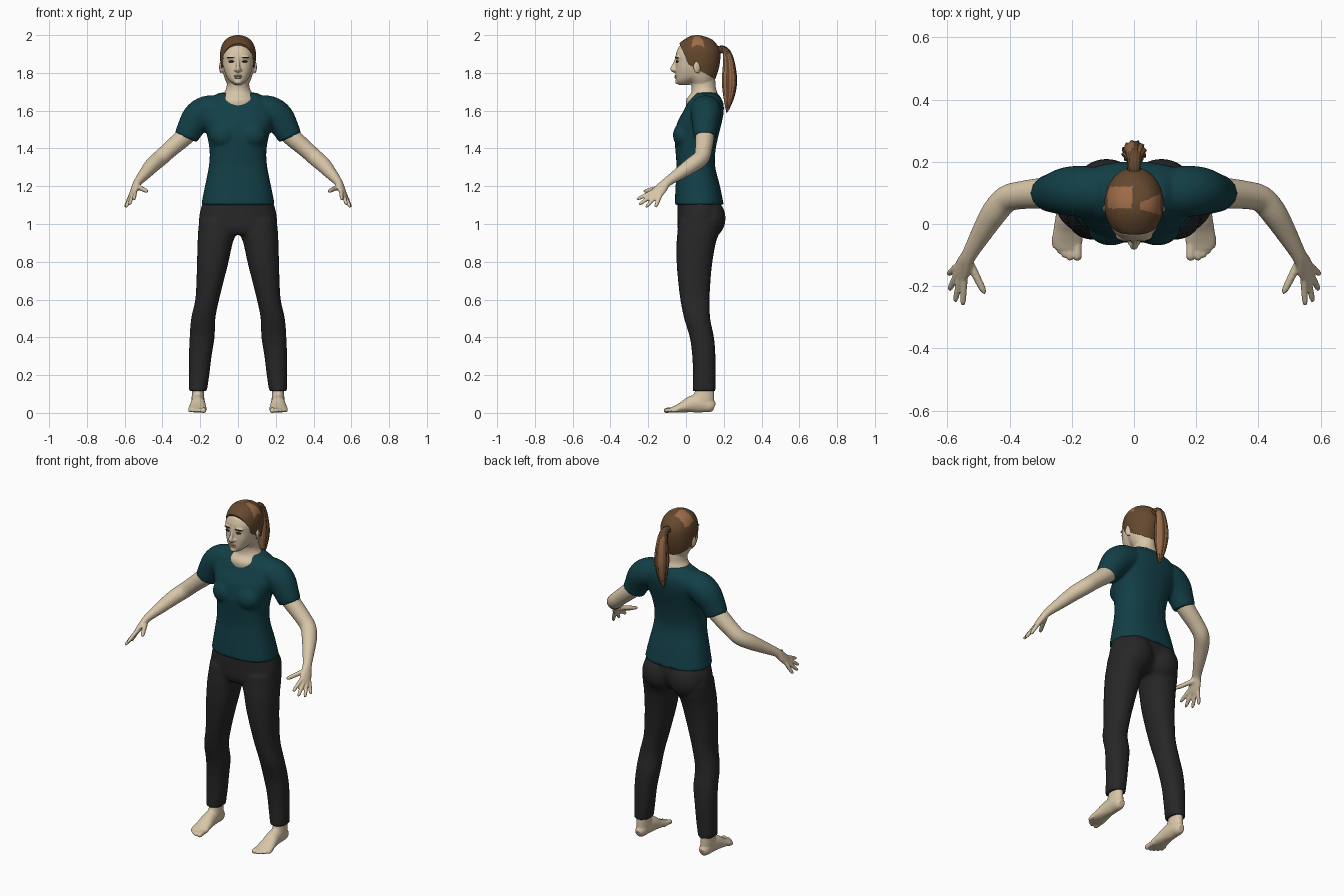
import bpy, bmesh, math
from mathutils import Vector, Matrix

cube = bpy.data.objects.get("Cube")
if cube:
    bpy.data.objects.remove(cube, do_unlink=True)


def material(name, r, g, b):
    m = bpy.data.materials.new(name)
    m.use_nodes = True
    m.diffuse_color = (r, g, b, 1)
    node = next(n for n in m.node_tree.nodes if n.type == 'BSDF_PRINCIPLED')
    node.inputs["Base Color"].default_value = (r, g, b, 1)
    node.inputs["Roughness"].default_value = 0.8
    return m


SKIN = material("skin", .68, .56, .39)
TEAL = material("teal cloth", .006, .05, .062)
BLACK = material("black cloth", .02, .02, .021)
HAIR = material("brown hair", .13, .065, .028)
LIGHT = material("light brown hair", .34, .15, .065)
DARK = material("dark brown", .035, .022, .015)
LIP = material("lips", .46, .28, .2)


def slab(z, front, back, x1, x0=None):
    """Horizontal section from its extents."""
    x0 = -x1 if x0 is None else x0
    return ((x0 + x1) / 2, (front + back) / 2, z, (x1 - x0) / 2, (back - front) / 2)


def refine(rows, steps):
    """Smooth curve through the sections."""
    out = []
    for i in range(len(rows) - 1):
        a, b, c, d = (rows[max(0, min(len(rows) - 1, i + k))] for k in (-1, 0, 1, 2))
        for s in range(steps):
            t = s / steps
            out.append([q + .5 * t * (r - p + t * (2*p - 5*q + 4*r - w + t * (3*(q - r) + w - p)))
                        for p, q, r, w in zip(a, b, c, d)])
    return out + [list(rows[-1])]


def loft(bm, rows, wide=None, n=32, power=2.0, steps=4, ripple=0):
    """Skin sections; level ones, or across the path with `wide` as width direction."""
    rows = refine(rows, steps)
    mid = [Vector(r[:3]) for r in rows]
    rings = []
    for i, r in enumerate(rows):
        u, v = Vector((1, 0, 0)), Vector((0, 1, 0))
        if wide:
            t = (mid[min(i + 1, len(mid) - 1)] - mid[max(i - 1, 0)]).normalized()
            w = Vector(wide)
            u = (w - t * w.dot(t)).normalized()
            v = t.cross(u)
        ring = []
        for k in range(n):
            a = math.tau * k / n
            c, s = math.cos(a), math.sin(a)
            f = 1 + ripple * (k % 4 - 1.5)
            c = math.copysign(abs(c) ** (2 / power), c) * f
            s = math.copysign(abs(s) ** (2 / power), s) * f
            ring.append(bm.verts.new(mid[i] + u * c * max(r[3], .001) + v * s * max(r[4], .001)))
        rings.append(ring)
    for a, b in zip(rings, rings[1:]):
        for k in range(n):
            bm.faces.new((a[k], a[(k + 1) % n], b[(k + 1) % n], b[k]))
    bm.faces.new(rings[0])
    bm.faces.new(rings[-1])


def blob(bm, centre, radii, turn=0, tilt=0):
    m = (Matrix.Translation(centre) @ Matrix.Rotation(turn, 4, 'Z')
         @ Matrix.Rotation(tilt, 4, 'Y') @ Matrix.Diagonal((*radii, 1)))
    bmesh.ops.create_uvsphere(bm, u_segments=20, v_segments=12, radius=1, matrix=m)


def finish(name, bm, mats, mirror=False, voxel=0, smooth=3):
    bmesh.ops.recalc_face_normals(bm, faces=bm.faces)
    for f in bm.faces:
        f.smooth = True
    me = bpy.data.meshes.new(name)
    bm.to_mesh(me)
    bm.free()
    for m in mats:
        me.materials.append(m)
    ob = bpy.data.objects.new(name, me)
    bpy.context.scene.collection.objects.link(ob)
    if mirror:
        ob.modifiers.new("mirror", 'MIRROR').use_mirror_merge = False
    if voxel:
        r = ob.modifiers.new("blend", 'REMESH')
        r.mode, r.voxel_size, r.use_smooth_shade = 'VOXEL', voxel, True
        s = ob.modifiers.new("soften", 'SMOOTH')
        s.factor, s.iterations = .5, smooth
    return ob


# Shirt: torso, bust, short sleeves
bm = bmesh.new()
loft(bm, [slab(1.10, -.06, .2, .195), slab(1.2, -.055, .18, .175), slab(1.3, -.05, .155, .155),
          slab(1.38, -.055, .155, .15), slab(1.46, -.06, .17, .162), slab(1.54, -.045, .19, .185),
          slab(1.6, -.012, .2, .195), slab(1.65, .012, .195, .165), slab(1.695, .05, .165, .1)],
     n=48, power=2.4)
blob(bm, (.075, -.01, 1.47), (.075, .06, .07))
loft(bm, [(.08, .1, 1.61, .07, .075), (.16, .105, 1.6, .08, .082), (.215, .105, 1.565, .08, .078),
          (.255, .1, 1.5, .07, .065), (.275, .1, 1.458, .064, .058)], wide=(1, 0, .6))
finish("shirt", bm, [TEAL], True, .009, 5)

# Trousers: hips, seat, legs
bm = bmesh.new()
loft(bm, [slab(.945, -.03, .13, .15), slab(.98, -.045, .165, .2), slab(1.05, -.046, .19, .204),
          slab(1.14, -.045, .18, .178)], n=48, power=2.3)
blob(bm, (.088, .125, 1.03), (.1, .085, .105))
legs = [(1.02, -.04, .19, .205, .01), (.95, -.046, .175, .212, .01), (.9, -.05, .158, .214, .028),
        (.8, -.05, .14, .217, .05), (.7, -.042, .13, .22, .075), (.6, -.03, .125, .226, .1),
        (.5, -.01, .128, .248, .12), (.4, .02, .148, .256, .124), (.3, .033, .156, .26, .14),
        (.2, .037, .156, .26, .152), (.115, .035, .156, .26, .165)]
loft(bm, [slab(*r) for r in legs], power=2.2)
finish("trousers", bm, [BLACK], True, .009, 4)

# Arms with hands
bm = bmesh.new()
loft(bm, [(.2, .105, 1.54, .05, .05), (.28, .1, 1.465, .05, .049), (.36, .093, 1.395, .045, .044),
          (.41, .08, 1.35, .043, .043), (.45, .035, 1.315, .042, .041), (.49, -.03, 1.27, .034, .033),
          (.53, -.1, 1.222, .026, .022), (.545, -.13, 1.19, .033, .019),
          (.558, -.16, 1.158, .036, .014), (.563, -.172, 1.146, .03, .01)], wide=(.4, .7, -.4))
fingers = [((.546, -.183, 1.167), (.55, -.262, 1.13)), ((.558, -.173, 1.155), (.575, -.25, 1.102)),
           ((.567, -.158, 1.147), (.594, -.213, 1.088)), ((.573, -.14, 1.142), (.597, -.162, 1.088)),
           ((.527, -.128, 1.195), (.479, -.224, 1.172))]
for i, (root, tip) in enumerate(fingers):
    a, b = Vector(root), Vector(tip)
    r = .0125 if i == 4 else .0105
    rows = [(*a.lerp(b, t), r * k, r * k) for t, k in
            ((-.3, 1), (0, 1.1), (.5, 1), (.85, .85), (1, .4))]
    loft(bm, rows, wide=(.4, .7, -.4), n=14)
finish("arms", bm, [SKIN], True, .005, 2)

# Feet with toes
bm = bmesh.new()
loft(bm, [slab(.2, .05, .145, .245, .178), slab(.12, .048, .148, .243, .181),
          slab(.07, .03, .15, .246, .178), slab(.03, .04, .148, .243, .18)])
loft(bm, [(.212, .15, .03, .018, .022), (.212, .13, .037, .03, .035), (.212, .08, .05, .035, .048),
          (.212, .03, .046, .039, .044), (.213, -.015, .031, .045, .03),
          (.214, -.055, .02, .049, .019), (.214, -.08, .015, .04, .013)], wide=(1, 0, 0))
for x, y, r in ((.182, -.115, .0145), (.206, -.115, .011), (.223, -.106, .0105),
                (.239, -.093, .01), (.254, -.076, .01)):
    loft(bm, [(x, -.04, .018, r, r), (x, y + .025, .015, r, r), (x, y + .007, .012, r, r * .9),
              (x, y - .003, .011, r * .4, r * .4)], wide=(1, 0, 0), n=14)
finish("feet", bm, [SKIN], True, .005, 2)

# Head, neck, nose and ears
CRANIUM = [(1.74, .03, .145, .06), (1.78, 0, .16, .078), (1.83, -.035, .175, .09),
           (1.88, -.052, .182, .095), (1.92, -.05, .178, .093), (1.955, -.035, .16, .081),
           (1.98, -.005, .132, .061), (1.995, .025, .09, .032), (2.0, .05, .07, .009)]


def cranium(bm, inset, n, steps):
    loft(bm, [slab(z - inset, f + inset, b - inset, w - inset) for z, f, b, w in CRANIUM],
         n=n, steps=steps)


bm = bmesh.new()
cranium(bm, .006, 48, 4)
loft(bm, [slab(1.737, -.038, .02, .02), slab(1.755, -.052, .05, .042), slab(1.78, -.055, .09, .061),
          slab(1.82, -.055, .1, .075), slab(1.86, -.053, .12, .082), slab(1.9, -.053, .14, .085),
          slab(1.935, -.04, .13, .07)], n=48, power=2.2)
loft(bm, [slab(1.6, .005, .175, .1), slab(1.655, .0, .175, .1), slab(1.69, .025, .168, .078),
          slab(1.72, .03, .158, .062), slab(1.76, .025, .155, .058), slab(1.82, .03, .15, .055)])
loft(bm, [(0, -.045, 1.885, .01, .012), (0, -.054, 1.86, .008, .01), (0, -.064, 1.835, .01, .013),
          (0, -.069, 1.82, .014, .014), (0, -.06, 1.806, .01, .008)], wide=(1, 0, 0), n=20)
blob(bm, (.012, -.058, 1.816), (.009, .011, .008))
blob(bm, (.036, -.044, 1.882), (.025, .011, .008), .25)
blob(bm, (.09, .058, 1.83), (.008, .02, .032), .35)
blob(bm, (0, -.044, 1.752), (.02, .014, .012))
finish("head", bm, [SKIN], True, .0045, 3)

# Hair cap trimmed along the hairline, with lighter patches on the crown
bm = bmesh.new()
cranium(bm, 0, 96, 8)
for point, normal in (((0, -.035, 1.957), (0, 1, .42)), ((0, .03, 1.835), (0, .55, 1))):
    cut = bmesh.ops.bisect_plane(bm, geom=bm.verts[:] + bm.edges[:] + bm.faces[:], plane_co=point,
                                 plane_no=normal, clear_inner=True)["geom_cut"]
    bmesh.ops.holes_fill(bm, edges=[e for e in cut if isinstance(e, bmesh.types.BMEdge)])
for f in bm.faces:
    c = f.calc_center_median()
    right = -.085 < c.x < -.005 and .05 < c.y < .12
    left = .02 < c.x < .085 and .028 + .3 * (.085 - c.x) < c.y < .095 - .4 * (.085 - c.x)
    f.material_index = int(c.z > 1.935 and (right or left))
hair = finish("hair_cap", bm, [HAIR, LIGHT])
bpy.context.view_layer.objects.active = hair
hair.select_set(True)
bpy.ops.object.shade_smooth_by_angle(angle=math.radians(40))

# Ponytail with alternating locks
bm = bmesh.new()
loft(bm, [(0, .16, 1.915, .022, .022), (0, .195, 1.925, .02, .018), (0, .218, 1.9, .026, .022),
          (0, .228, 1.84, .033, .031), (0, .23, 1.76, .039, .038), (0, .228, 1.69, .031, .031),
          (0, .222, 1.63, .018, .016), (0, .216, 1.59, .003, .003)],
     wide=(1, 0, 0), n=48, ripple=.05)
for i, f in enumerate(bm.faces):
    lock = i % 48 // 4
    f.material_index = int(lock % 3 != 0 and f.calc_center_median().z < 1.9)
finish("ponytail", bm, [HAIR, LIGHT])

# Eyes, brows and mouth
bm = bmesh.new()
blob(bm, (.036, -.047, 1.86), (.015, .007, .0055), .2)
finish("eyes", bm, [DARK], True)
bm = bmesh.new()
blob(bm, (.038, -.05, 1.882), (.021, .006, .0035), .25, .06)
finish("eyebrows", bm, [DARK], True)
bm = bmesh.new()
blob(bm, (0, -.053, 1.784), (.022, .008, .005))
blob(bm, (0, -.053, 1.775), (.019, .008, .006))
finish("lips", bm, [LIP])
